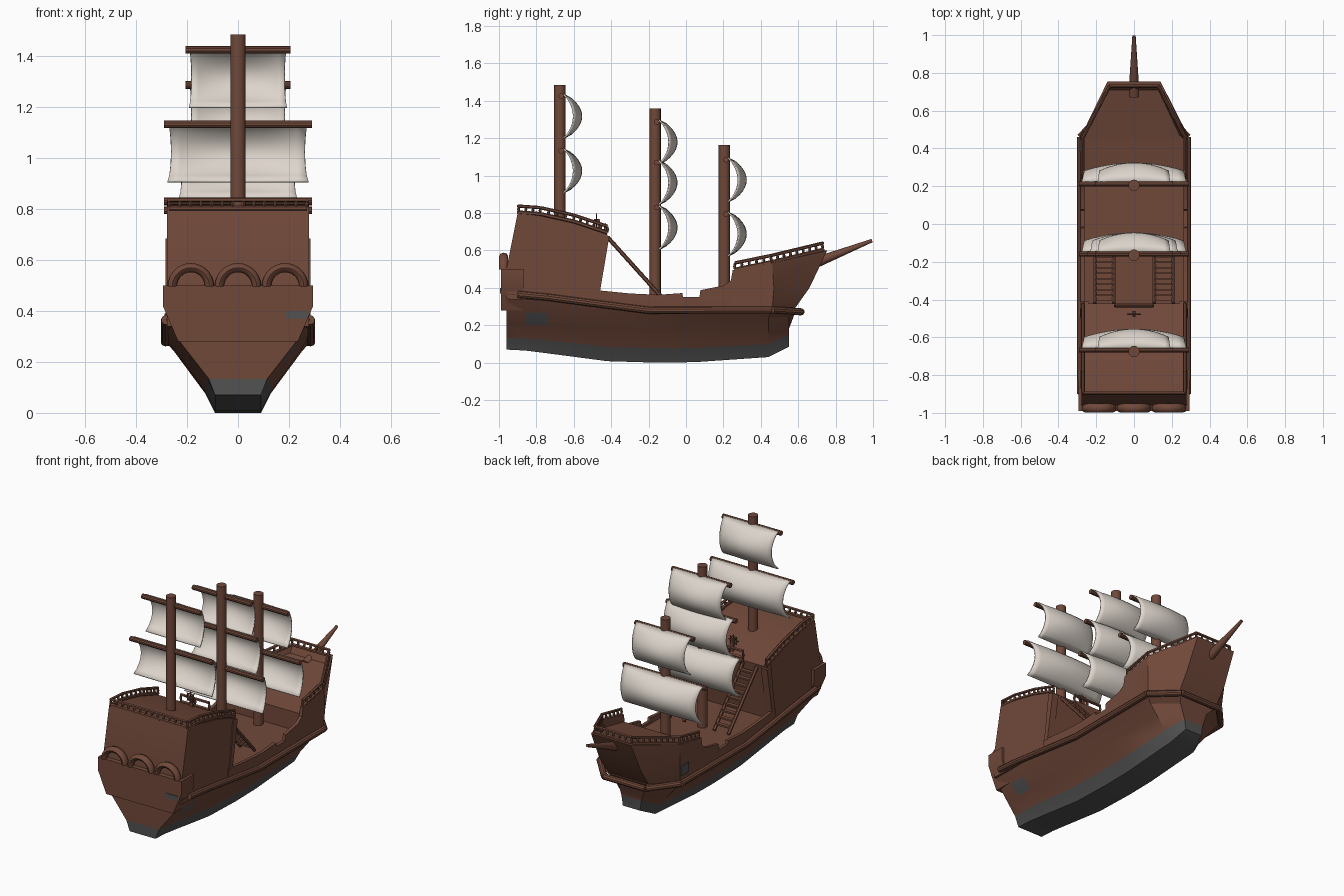
import bpy, bmesh, math
from mathutils import Vector

if "Cube" in bpy.data.objects:
    bpy.data.objects.remove(bpy.data.objects["Cube"])


def material(name, rgb):
    m = bpy.data.materials.new(name)
    m.diffuse_color = (*rgb, 1)
    m.use_nodes = True
    m.node_tree.nodes["Principled BSDF"].inputs["Base Color"].default_value = m.diffuse_color
    return m


WOOD = material("brown wood", (0.165, 0.066, 0.042))
GREY = material("dark grey", (0.085, 0.085, 0.085))
SAIL = material("sail cloth", (0.72, 0.66, 0.60))


def finish(name, bm, mats=(WOOD,), angle=30, recalc=True):
    if recalc:
        bmesh.ops.recalc_face_normals(bm, faces=bm.faces[:])
    me = bpy.data.meshes.new(name)
    bm.to_mesh(me)
    bm.free()
    for m in mats:
        me.materials.append(m)
    for p in me.polygons:
        p.use_smooth = True
    me.set_sharp_from_angle(angle=math.radians(angle))
    ob = bpy.data.objects.new(name, me)
    bpy.context.collection.objects.link(ob)
    return ob


def loft(bm, rings, wrap=True, caps=True, rule=None):
    """Skin between point rings; rule(station, row) gives the material slot."""
    vs = [[bm.verts.new(p) for p in r] for r in rings]
    n = len(vs[0])
    for i in range(len(vs) - 1):
        for j in range(n if wrap else n - 1):
            k = (j + 1) % n
            f = bm.faces.new((vs[i][j], vs[i][k], vs[i + 1][k], vs[i + 1][j]))
            f.material_index = rule(i, j) if rule else 0
    if caps:
        bm.faces.new(vs[0])
        bm.faces.new(vs[-1])
    return vs


def rod(bm, a, b, r1, r2=None, n=10):
    a, b = Vector(a), Vector(b)
    d = b - a
    mat = d.to_track_quat('Z', 'Y').to_matrix().to_4x4()
    mat.translation = (a + b) / 2
    bmesh.ops.create_cone(bm, cap_ends=True, segments=n, radius1=r1,
                          radius2=r1 if r2 is None else r2, depth=d.length, matrix=mat)


def box(bm, lo, hi):
    loft(bm, [[(x, lo[1], lo[2]), (x, hi[1], lo[2]), (x, hi[1], hi[2]), (x, lo[1], hi[2])]
              for x in (lo[0], hi[0])])


def both(path):
    """Path down the right side and back up the left."""
    return path + [(-x, y, z) for x, y, z in reversed(path)]


def railing(name, path, h, step=0.042):
    bm = bmesh.new()
    up = Vector((0, 0, h))
    for a, b in zip(path, path[1:]):
        a, b = Vector(a), Vector(b)
        rod(bm, a, b, 0.011, n=6)
        rod(bm, a + up, b + up, 0.009, n=6)
        k = max(1, round((b - a).length / step))
        for i in range(k + 1):
            p = a.lerp(b, i / k)
            rod(bm, p, p + up / 2, 0.004, 0.008, 6)
            rod(bm, p + up / 2, p + up, 0.008, 0.004, 6)
    return finish(name, bm)


# Hull: y, keel z, keel hw, band z, band hw, bilge z, bilge hw, wale y, wale z, wale hw
stations = [
    (-0.96, 0.07, 0.09, 0.134, 0.115, 0.275, 0.225, -0.96, 0.37, 0.28),
    (-0.86, 0.065, 0.09, 0.13, 0.12, 0.27, 0.23, -0.86, 0.36, 0.28),
    (-0.74, 0.05, 0.09, 0.12, 0.125, 0.265, 0.235, -0.74, 0.345, 0.28),
    (-0.42, 0.008, 0.09, 0.085, 0.13, 0.25, 0.25, -0.42, 0.305, 0.28),
    (-0.15, 0.0, 0.09, 0.078, 0.13, 0.24, 0.25, -0.15, 0.275, 0.28),
    (0.05, 0.003, 0.09, 0.08, 0.13, 0.24, 0.25, 0.05, 0.275, 0.28),
    (0.44, 0.03, 0.09, 0.10, 0.13, 0.24, 0.24, 0.46, 0.28, 0.28),
    (0.55, 0.085, 0.06, 0.15, 0.07, 0.245, 0.10, 0.59, 0.285, 0.14)]
rings = []
for y, kz, kw, gz, gw, mz, mw, wy, wz, ww in stations:
    t = 1 - 0.065 / (mz - gz)
    half = [(ww, wy, wz), (mw, y, mz), (gw + (mw - gw) * t, y, mz - 0.065),
            (gw, y, gz), (kw, y, kz)]
    rings.append(both(half))
bm = bmesh.new()
loft(bm, rings, rule=lambda i, j: 1 if j in (3, 4, 5) or (i == 1 and j == 1) else 0)
# grey band carried across the transom and stem
bmesh.ops.recalc_face_normals(bm, faces=bm.faces[:])
for z, y in ((0.134, -0.96), (0.15, 0.55)):
    ends = [f for f in bm.faces if len(f.verts) > 4 and abs(min(v.co.y for v in f.verts) - y) < 0.01]
    bmesh.ops.bisect_plane(bm, geom=ends + [e for f in ends for e in f.edges],
                           plane_co=(0, 0, z), plane_no=(0, 0, 1))
    for f in bm.faces:
        if abs(f.calc_center_median().y - y) < 0.02 and max(v.co.z for v in f.verts) < z + 0.002:
            f.material_index = 1
finish("hull", bm, (WOOD, GREY))

# Bulwarks with boarding gap, rising to the forecastle and closing round the bow
tops = [(-0.5, 0.39), (-0.3, 0.37), (-0.15, 0.363), (-0.02, 0.372), (-0.015, 0.35), (0.072, 0.35),
        (0.077, 0.388), (0.2, 0.412), (0.24, 0.44), (0.25, 0.495), (0.36, 0.513)]
side = []
for y, z in tops:
    w = 0.275 + max(0, -0.15 - y) * 0.11
    side.append([(0.28, y, w), (0.283, y, (w + z) / 2), (0.283, y, z), (0.263, y, z), (0.26, y, w)])
side.append([(0.28, 0.46, 0.28), (0.285, 0.47, 0.40), (0.283, 0.46, 0.532),
             (0.263, 0.455, 0.532), (0.25, 0.45, 0.28)])
side.append([(0.14, 0.575, 0.28), (0.145, 0.66, 0.40), (0.14, 0.755, 0.60),
             (0.13, 0.735, 0.60), (0.12, 0.55, 0.28)])
bm = bmesh.new()
loft(bm, side + [[(-x, y, z) for x, y, z in r] for r in reversed(side)])
finish("bulwarks", bm)

# Wale moulding round the hull
bm = bmesh.new()
path = both([(0.283, -0.9, 0.365), (0.285, -0.74, 0.35), (0.285, -0.42, 0.308), (0.285, -0.2, 0.28),
             (0.285, 0.46, 0.282), (0.145, 0.615, 0.272)])
for a, b in zip(path, path[1:]):
    rod(bm, a, b, 0.019)
finish("wale", bm)

# Decks
bm = bmesh.new()
box(bm, (-0.268, -0.5, 0.29), (0.268, 0.3, 0.335))
finish("main_deck", bm)
bm = bmesh.new()
loft(bm, [[(-w, y, 0.30), (w, y, 0.30), (w, y, z), (-w, y, z)]
          for w, y, z in ((0.268, 0.25, 0.45), (0.27, 0.45, 0.49))], caps=True)
loft(bm, [[(-w, y0, 0.30), (w, y0, 0.30), (w, y, z), (-w, y, z)]
          for w, y0, y, z in ((0.265, 0.45, 0.45, 0.49), (0.13, 0.55, 0.725, 0.56))])
finish("forecastle_deck", bm)

# Aft castle with raised side frame
prof = [(-0.96, 0.34), (-0.96, 0.5), (-0.9, 0.80), (-0.78, 0.785), (-0.6, 0.745), (-0.42, 0.685),
        (-0.47, 0.32)]
bm = bmesh.new()
loft(bm, [[(x, y, z) for y, z in prof] for x in (-0.278, 0.278)])
for s in (-1, 1):
    loft(bm, [[(s * x, y, z) for y, z in ((-0.45, 0.685), (-0.41, 0.675), (-0.46, 0.38), (-0.49, 0.38))]
              for x in (0.24, 0.285)])
finish("aft_castle", bm, angle=25)

# Stern gallery block, arches and its grey patch
bm = bmesh.new()
sec = both([(0.295, 0, 0.5), (0.295, 0, 0.42), (0.235, 0, 0.28)])
loft(bm, [[(x, y, z) for x, _, z in sec] for y in (-0.99, -0.868)])
finish("stern_gallery", bm)
bm = bmesh.new()
for cx in (-0.185, 0, 0.185):
    loft(bm, [[(cx + (0.073 + 0.018 * math.cos(b)) * math.cos(a), -0.975 + 0.024 * math.sin(b),
                0.497 + (0.073 + 0.018 * math.cos(b)) * math.sin(a))
               for b in [k * math.tau / 8 for k in range(8)]]
              for a in [k * math.pi / 14 for k in range(15)]])
finish("stern_arches", bm, angle=50)
bm = bmesh.new()
box(bm, (0.185, -0.994, 0.37), (0.272, -0.988, 0.4))
box(bm, (-0.288, 0.38, 0.33), (-0.28, 0.46, 0.39))
finish("grey_patches", bm, (GREY,))

# Railings
aft = [(0.27, -0.42, 0.695), (0.27, -0.6, 0.755), (0.27, -0.78, 0.795), (0.27, -0.895, 0.803)]
railing("aft_railing", both(aft), 0.034)
railing("fore_railing", both([(0.272, 0.26, 0.497), (0.272, 0.455, 0.537), (0.13, 0.73, 0.603)]), 0.036)
railing("helm_railing", [(-0.1, -0.432, 0.692), (0.1, -0.432, 0.692)], 0.045, 0.1)

# Ladders from aft castle to main deck
bm = bmesh.new()
top, foot = Vector((0, -0.42, 0.672)), Vector((0, -0.13, 0.35))
for s in (-1, 1):
    for x in (0.107, 0.207):
        o = Vector((s * x, 0, 0))
        rod(bm, top + o, foot + o, 0.011, n=6)
    for i in range(1, 10):
        p = top.lerp(foot, i / 10)
        box(bm, (s * 0.157 - 0.05, p.y - 0.013, p.z - 0.005), (s * 0.157 + 0.05, p.y + 0.013, p.z + 0.005))
finish("ladders", bm)

# Helm wheel
bm = bmesh.new()
c = Vector((0, -0.478, 0.762))
ray = [Vector((math.cos(k * math.pi / 4), 0, math.sin(k * math.pi / 4))) for k in range(8)]
for k in range(8):
    rod(bm, c, c + ray[k] * 0.036, 0.003, n=5)
    rod(bm, c + ray[k] * 0.025, c + ray[(k + 1) % 8] * 0.025, 0.004, n=6)
rod(bm, c - Vector((0, 0.015, 0)), c + Vector((0, 0.015, 0)), 0.007)
box(bm, (-0.01, -0.472, 0.69), (0.01, -0.46, 0.765))
finish("helm_wheel", bm)

# Bowsprit
bm = bmesh.new()
rod(bm, (0, 0.68, 0.53), (0, 0.995, 0.653), 0.03, 0.009, 12)
finish("bowsprit", bm)


def sail(name, y, z, hw, drop):
    bm = bmesh.new()
    rings = []
    for j in range(13):
        v = j / 12
        s = max(0, math.sin(math.pi * v)) ** 0.7
        rings.append([(u * hw * (1 - 0.05 * s), y + 0.014 + s * (0.055 + 0.042 * (1 - u * u)), z - drop * v)
                      for u in [i / 7 - 1 for i in range(15)]])
    loft(bm, rings, wrap=False, caps=False)
    ob = finish(name, bm, (SAIL,), 60)
    mod = ob.modifiers.new("thickness", 'SOLIDIFY')
    mod.thickness = 0.008
    mod.offset = 0


# Masts with yards and sails: y, base z, top z, [(yard z, half width)]
masts = {"aft": (-0.675, 0.72, 1.485, [(1.425, 0.206), (1.133, 0.29)]),
         "main": (-0.165, 0.32, 1.36, [(1.287, 0.206), (1.07, 0.245), (0.83, 0.29)]),
         "fore": (0.205, 0.32, 1.165, [(1.085, 0.206), (0.795, 0.29)])}
for name, (y, z0, z1, yards) in masts.items():
    bm = bmesh.new()
    rod(bm, (0, y, z0), (0, y, z1), 0.03, n=16)
    finish(name + "_mast", bm)
    for i, (z, hw) in enumerate(yards):
        bm = bmesh.new()
        rod(bm, (-hw, y + 0.008, z), (hw, y + 0.008, z), 0.015)
        finish(f"{name}_yard_{i}", bm)
        sail(f"{name}_sail_{i}", y + 0.005, z + 0.01, hw - 0.014, 0.235)
